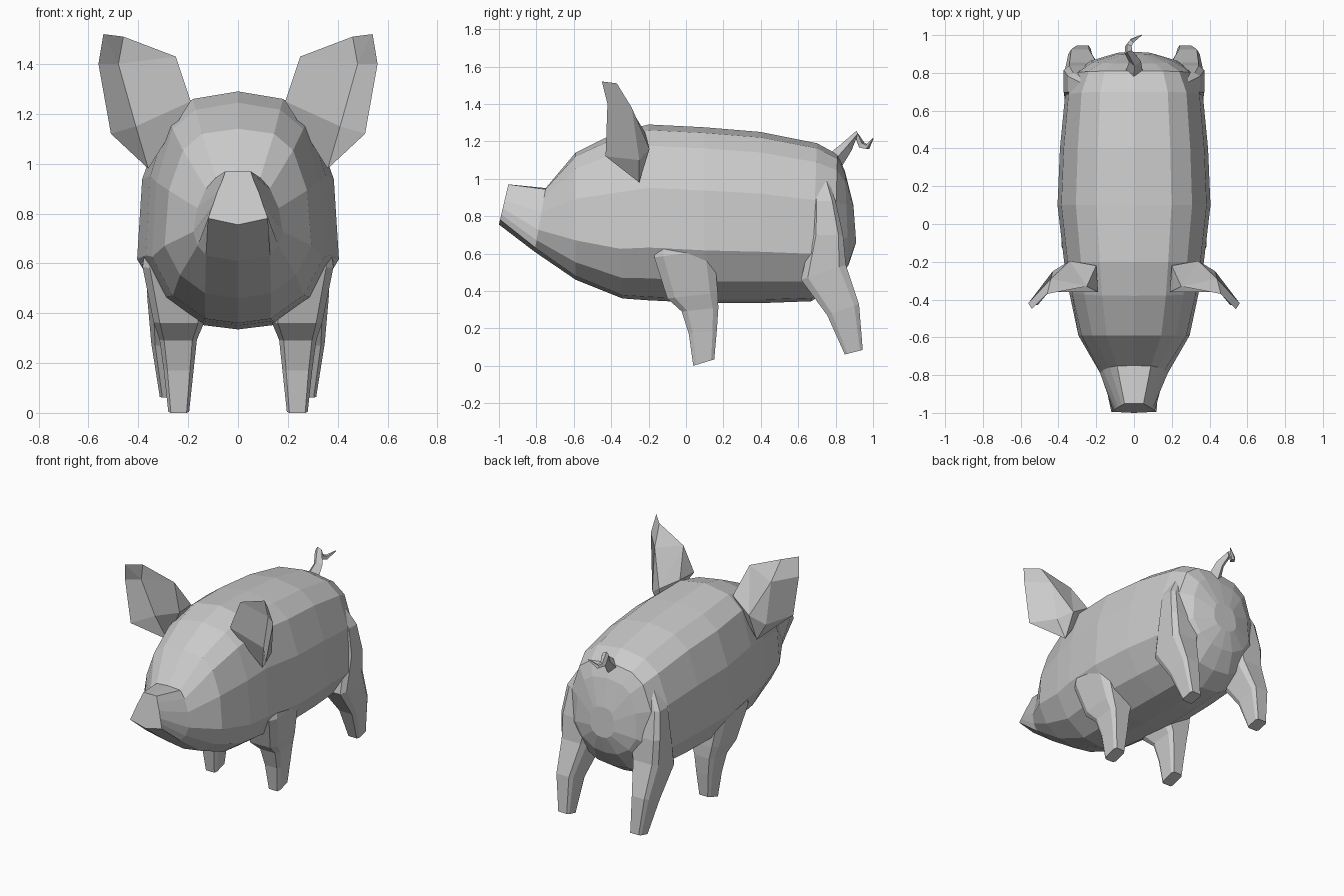
import bpy, bmesh
from mathutils import Vector

if "Cube" in bpy.data.objects:
    bpy.data.objects.remove(bpy.data.objects["Cube"])


def make_object(name, verts, faces, mirror=False):
    mesh = bpy.data.meshes.new(name)
    mesh.from_pydata(verts, [], faces)
    bm = bmesh.new()
    bm.from_mesh(mesh)
    bmesh.ops.recalc_face_normals(bm, faces=bm.faces)
    bm.to_mesh(mesh)
    bm.free()
    ob = bpy.data.objects.new(name, mesh)
    bpy.context.collection.objects.link(ob)
    if mirror:
        ob.modifiers.new("mirror", "MIRROR").use_axis[0] = True
    return ob


def loft(name, rings, mirror=False):
    n = len(rings[0])
    verts = [v for ring in rings for v in ring]
    faces = [(r * n + i, r * n + (i + 1) % n, (r + 1) * n + (i + 1) % n, (r + 1) * n + i)
             for r in range(len(rings) - 1) for i in range(n)]
    faces += [tuple(range(n)), tuple(range(len(verts) - n, len(verts)))]
    return make_object(name, verts, faces, mirror)


# Body: half sections (width fraction, height fraction) blended from trunk to snout
TRUNK = [(0, 1), (.49, .968), (.76, .88), (.95, .64), (1, .30), (.76, .125), (.38, .02), (0, 0)]
SNOUT = [(0, 1), (.42, 1), (.53, .82), (.70, .60), (.82, .40), (.92, .25), (1, .12), (0, 0)]


def body_ring(yt, zt, yb, zb, w, blend):
    half = []
    for a, b in zip(TRUNK, SNOUT):
        u, v = Vector(a).lerp(Vector(b), blend)
        half.append((u * w, yb + (yt - yb) * v, zb + (zt - zb) * v))
    return half + [(-x, y, z) for x, y, z in half[-2:0:-1]]


# top y, top z, bottom y, bottom z, half width, snout blend
BODY = [
    (-.95, .97, -1.0, .755, .12, 1),
    (-.75, .95, -.81, .61, .195, .45),
    (-.59, 1.14, -.59, .46, .30, .1),
    (-.38, 1.245, -.34, .36, .345, 0),
    (-.20, 1.29, -.20, .35, .37, 0),
    (.10, 1.275, .10, .335, .405, 0),
    (.40, 1.25, .40, .335, .392, 0),
    (.70, 1.19, .67, .345, .365, 0),
    (.81, 1.13, .79, .42, .315, 0),
    (.85, 1.04, .87, .54, .23, 0),
    (.895, .86, .91, .66, .09, 0),
]
loft("body", [body_ring(*r) for r in BODY])


# Legs: chamfered box sections (centre x, y, z, half x, half y, tilt), mirrored
def leg_ring(cx, cy, cz, hx, hy, tilt):
    corners = [(1, -.7), (1, .7), (.75, 1), (-.75, 1), (-1, .7), (-1, -.7), (-.75, -1), (.75, -1)]
    return [(cx + hx * u, cy + hy * v, cz + tilt * v) for u, v in corners]


FRONT = [
    (.238, .095, .017, .042, .056, .017),
    (.238, .090, .18, .060, .075, .01),
    (.240, .075, .30, .075, .098, .01),
    (.237, .035, .375, .102, .135, .015),
    (.265, -.01, .60, .118, .160, .02),
    (.250, -.03, .82, .100, .110, 0),
]
HIND = [
    (.272, .897, .073, .042, .048, .012),
    (.285, .840, .30, .063, .085, .03),
    (.270, .735, .50, .095, .120, .04),
    (.255, .755, .70, .117, .085, 0),
    (.240, .740, .88, .110, .060, 0),
    (.200, .720, 1.00, .080, .040, 0),
]
loft("front_legs", [leg_ring(*r) for r in FRONT], True)
loft("hind_legs", [leg_ring(*r) for r in HIND], True)

# Ears: cupped leaf, rim 0-6, inner hollow 7-8, back 9-12
EAR = [
    (.19, -.36, 1.25), (.25, -.33, 1.43), (.46, -.37, 1.51), (.54, -.45, 1.52),
    (.56, -.42, 1.40), (.51, -.43, 1.12), (.36, -.25, .98),
    (.48, -.36, 1.40), (.41, -.31, 1.15),
    (.44, -.29, 1.38), (.34, -.195, 1.16), (.43, -.25, 1.10), (.20, -.22, 1.25),
]
EAR_FACES = [
    (1, 2, 7), (2, 3, 7), (3, 4, 7), (4, 5, 8, 7), (5, 6, 8), (6, 0, 8), (0, 1, 7, 8),
    (1, 2, 9), (2, 3, 4, 9), (4, 5, 11, 9), (5, 6, 11), (6, 10, 11),
    (9, 11, 10), (1, 9, 10), (1, 10, 12), (0, 1, 12), (12, 10, 6), (0, 12, 6),
]
make_object("ears", EAR, EAR_FACES, True)

# Tail: tapering four-sided curl
TAIL = [(0, .79, 1.09, .05), (.005, .86, 1.17, .032), (-.03, .91, 1.235, .022),
        (-.03, .94, 1.18, .02), (-.01, .97, 1.17, .016), (.04, 1.0, 1.215, .003)]
curve = bpy.data.curves.new("tail", "CURVE")
curve.dimensions = "3D"
curve.bevel_depth = 1
curve.bevel_resolution = 0
curve.use_fill_caps = True
spline = curve.splines.new("POLY")
spline.points.add(len(TAIL) - 1)
for p, (x, y, z, r) in zip(spline.points, TAIL):
    p.co = (x, y, z, 1)
    p.radius = r
spline.use_smooth = False
bpy.context.collection.objects.link(bpy.data.objects.new("tail", curve))
